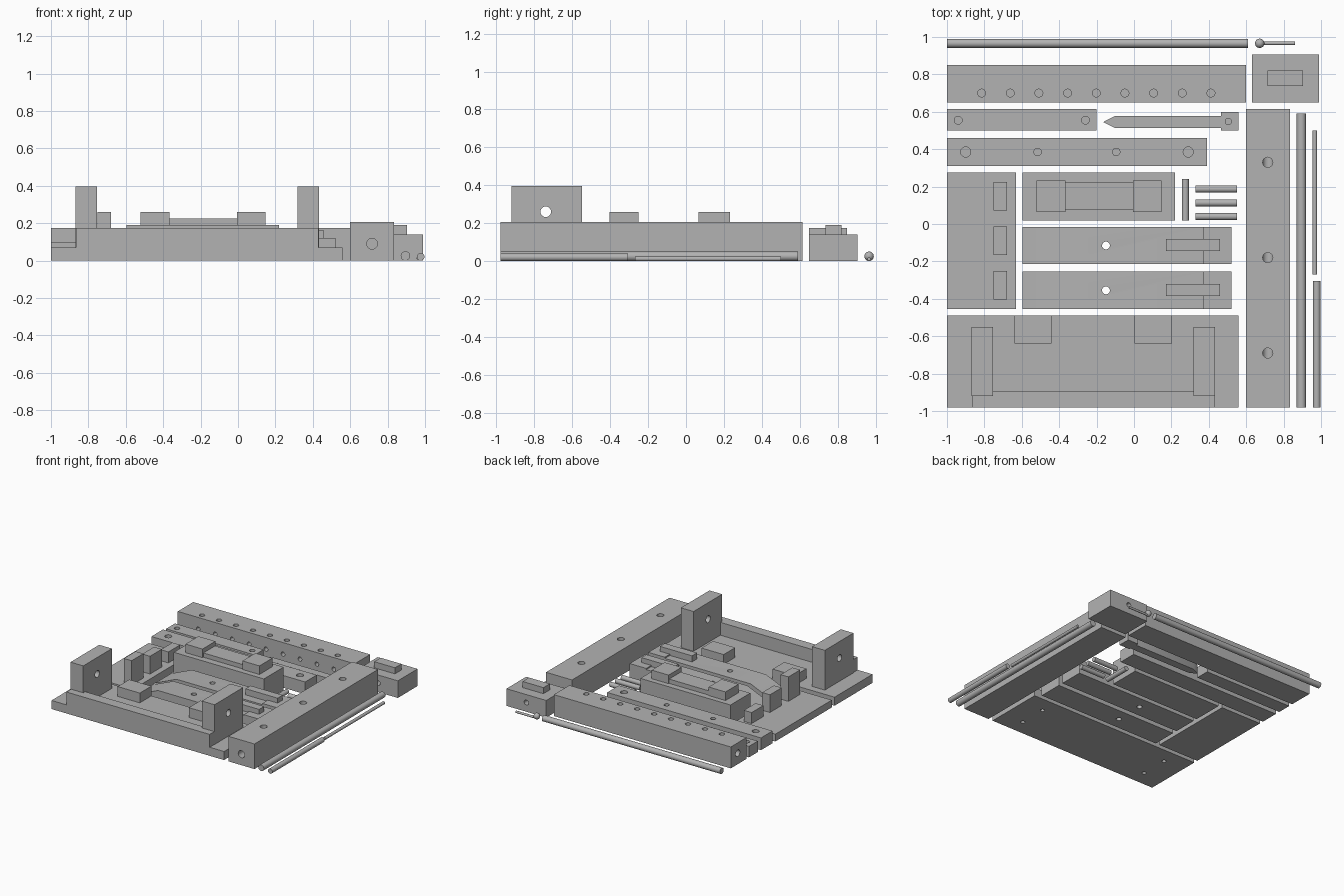
import bpy, bmesh, math

if "Cube" in bpy.data.objects:
    bpy.data.objects.remove(bpy.data.objects["Cube"])

grey = bpy.data.materials.new("plain_grey")
grey.diffuse_color = (0.45, 0.45, 0.45, 1)
grey.use_nodes = True
grey.node_tree.nodes["Principled BSDF"].inputs["Base Color"].default_value = grey.diffuse_color


def finish(name, bm):
    bmesh.ops.recalc_face_normals(bm, faces=bm.faces)
    me = bpy.data.meshes.new(name)
    bm.to_mesh(me)
    bm.free()
    ob = bpy.data.objects.new(name, me)
    me.materials.append(grey)
    bpy.context.collection.objects.link(ob)
    return ob


def prism(name, pts, lo, hi, axis='z'):
    """Extrude a 2D outline: (x, y) along z, or (x, z) along y."""
    bm = bmesh.new()
    place = (lambda a, b, c: (a, b, c)) if axis == 'z' else (lambda a, b, c: (a, c, b))
    low = [bm.verts.new(place(a, b, lo)) for a, b in pts]
    top = [bm.verts.new(place(a, b, hi)) for a, b in pts]
    bm.faces.new(low)
    bm.faces.new(top)
    n = len(pts)
    for i in range(n):
        j = (i + 1) % n
        bm.faces.new((low[i], low[j], top[j], top[i]))
    return finish(name, bm)


def box(name, x0, x1, y0, y1, z0, z1):
    return prism(name, [(x0, y0), (x1, y0), (x1, y1), (x0, y1)], z0, z1)


def smooth(ob):
    bpy.ops.object.select_all(action='DESELECT')
    ob.select_set(True)
    bpy.context.view_layer.objects.active = ob
    bpy.ops.object.shade_smooth_by_angle(angle=math.radians(35))


def rod(name, axis, start, length, r, seg=32):
    """Cylinder from start along +axis."""
    rot = {'x': (0, math.pi / 2, 0), 'y': (-math.pi / 2, 0, 0), 'z': (0, 0, 0)}[axis]
    c = list(start)
    c['xyz'.index(axis)] += length / 2
    bpy.ops.mesh.primitive_cylinder_add(vertices=seg, radius=r, depth=length,
                                        location=c, rotation=rot)
    ob = bpy.context.object
    ob.name = name
    ob.data.materials.append(grey)
    smooth(ob)
    return ob


def drill(ob, axis, start, length, r):
    cutter = rod("drill", axis, start, length, r, 24)
    m = ob.modifiers.new("hole", 'BOOLEAN')
    m.operation, m.solver, m.object = 'DIFFERENCE', 'EXACT', cutter
    bpy.context.view_layer.objects.active = ob
    bpy.ops.object.modifier_apply(modifier=m.name)
    bpy.data.objects.remove(cutter)
    smooth(ob)


# Front base plate with front wall, posts and stop blocks
base = box("base_plate", -1, 0.56, -0.98, -0.49, 0, 0.07)
box("base_front_wall", -0.865, 0.43, -0.98, -0.895, 0.07, 0.175)
for x in (-0.87, 0.317):
    post = box("bearing_post", x, x + 0.115, -0.92, -0.55, 0.07, 0.395)
    drill(post, 'x', (x - 0.05, -0.74, 0.26), 0.3, 0.028)
    for y in (-0.85, -0.62):
        drill(base, 'z', (x + 0.057, y, -0.03), 0.08, 0.016)
for x in (-0.64, 0.003):
    box("stop_block", x, x + 0.2, -0.64, -0.49, 0.07, 0.15)

# Left plate with three pegs of rising height
box("peg_plate", -1, -0.63, -0.455, 0.275, 0, 0.06)
for y, h in ((-0.403, 0.26), (-0.165, 0.205), (0.072, 0.15)):
    box("peg", -0.75, -0.68, y, y + 0.152, 0.06, h)

# Two sliding wedges with raised ribs
for y in (-0.455, -0.215):
    wedge = prism("sliding_wedge", [(-0.595, 0), (0.52, 0), (0.52, 0.12), (0.37, 0.12),
                                    (0.37, 0.11), (-0.405, 0.11), (-0.595, 0.03)],
                  y, y + 0.2, 'y')
    drill(wedge, 'z', (-0.15, y + 0.1, -0.05), 0.3, 0.021)
    box("wedge_rib", 0.17, 0.46, y + 0.07, y + 0.135, 0.10, 0.16)

# Centre block with saddle on top
box("centre_block", -0.595, 0.22, 0.02, 0.275, 0, 0.19)
box("saddle_bar", -0.365, -0.005, 0.075, 0.225, 0.19, 0.225)
for x in (-0.52, -0.005):
    box("saddle_end", x, x + 0.153, 0.065, 0.232, 0.19, 0.26)

# Drilled strips
long_strip = box("long_strip", -1, 0.39, 0.31, 0.46, 0, 0.1)
for x, r in ((-0.9, 0.027), (-0.515, 0.02), (-0.095, 0.02), (0.29, 0.027)):
    drill(long_strip, 'z', (x, 0.385, 0.03), 0.2, r)
short_strip = box("short_strip", -1, -0.2, 0.5, 0.615, 0, 0.09)
for x in (-0.94, -0.26):
    drill(short_strip, 'z', (x, 0.555, 0.03), 0.2, 0.021)

# Pointer arm
arm = prism("pointer_arm", [(-0.165, 0.545), (-0.1, 0.513), (0.465, 0.513), (0.465, 0.5),
                            (0.56, 0.5), (0.56, 0.6), (0.465, 0.6), (0.465, 0.578),
                            (-0.1, 0.578)], 0, 0.07)
drill(arm, 'z', (0.505, 0.548, 0.02), 0.2, 0.017)

# Back beam: lengthwise bore, rows of holes in top and front
back = box("back_beam", -1, 0.6, 0.65, 0.85, 0, 0.175)
drill(back, 'x', (-1.1, 0.76, 0.09), 1.9, 0.027)
for i in range(9):
    x = -0.815 + 0.1533 * i
    drill(back, 'z', (x, 0.7, 0.12), 0.2, 0.021)
    drill(back, 'y', (x, 0.6, 0.08), 0.1, 0.017)

# Right beam: lengthwise bore met by three holes from the top
side = box("side_beam", 0.6, 0.835, -0.98, 0.615, 0, 0.205)
drill(side, 'y', (0.717, -1.1, 0.09), 1.9, 0.029)
for y in (-0.69, -0.18, 0.33):
    drill(side, 'z', (0.715, y, 0.09), 0.3, 0.027)

# Corner block with a raised key
corner = box("corner_block", 0.63, 0.99, 0.65, 0.905, 0, 0.14)
drill(corner, 'y', (0.81, 0.5, 0.075), 0.6, 0.02)
box("corner_key", 0.715, 0.903, 0.737, 0.82, 0.14, 0.19)

# Loose rods
rod("back_rod", 'x', (-1, 0.966, 0.024), 1.61, 0.024)
rod("long_side_rod", 'y', (0.895, -0.98, 0.025), 1.57, 0.025)
rod("thick_side_rod", 'y', (0.977, -0.98, 0.02), 0.675, 0.02)
rod("thin_side_rod", 'y', (0.967, -0.27, 0.012), 0.77, 0.012)
rod("upright_pin", 'y', (0.275, 0.02, 0.019), 0.22, 0.019)
for y in (0.04, 0.113, 0.187):
    rod("short_pin", 'x', (0.33, y, 0.019), 0.22, 0.019)

# Ball-headed pin
rod("ball_pin_shaft", 'x', (0.67, 0.966, 0.01), 0.19, 0.009)
bpy.ops.mesh.primitive_uv_sphere_add(segments=24, ring_count=12, radius=0.025,
                                     location=(0.672, 0.966, 0.025))
ball = bpy.context.object
ball.name = "ball_pin_head"
ball.data.materials.append(grey)
smooth(ball)
